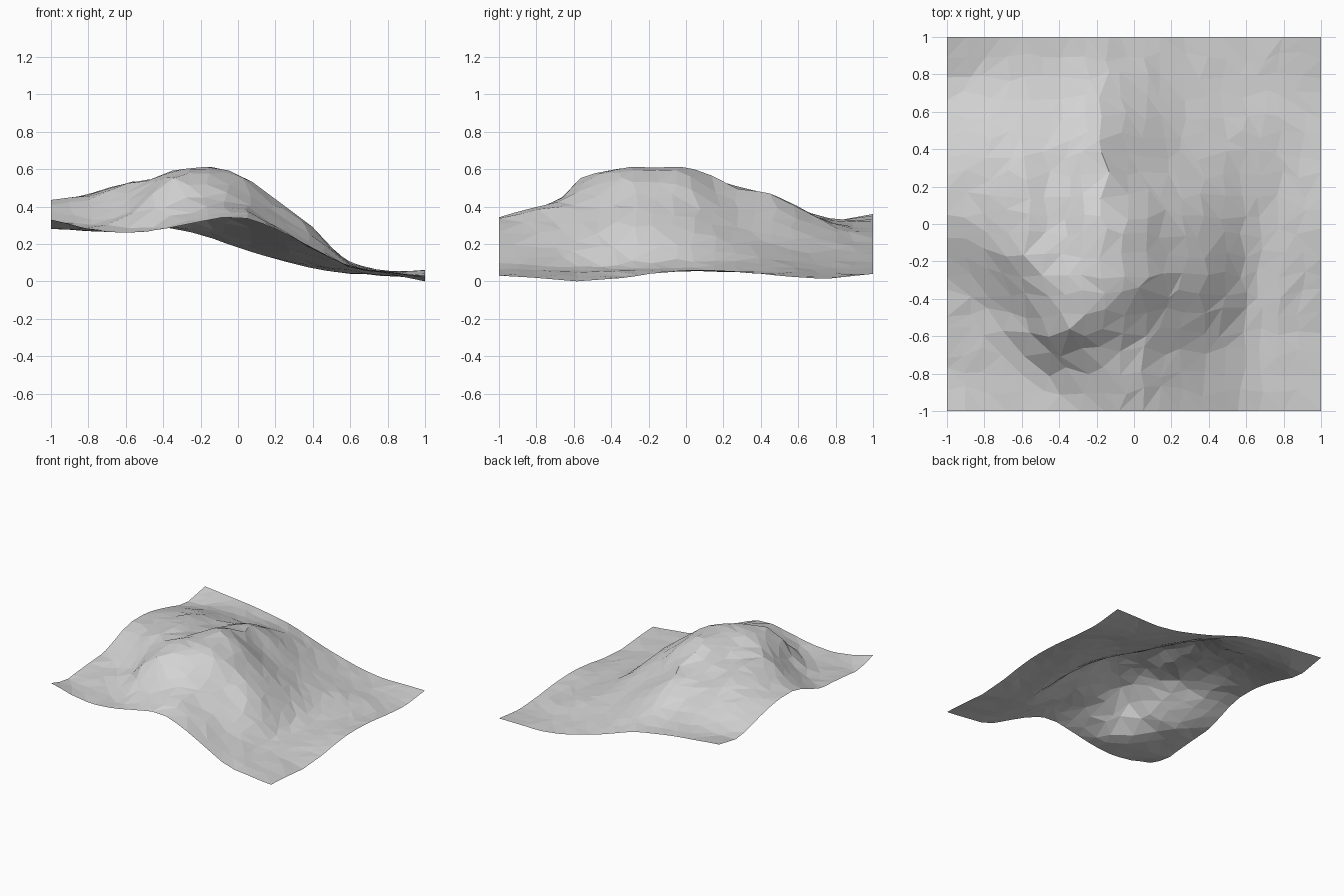
import bpy, bmesh, random

if "Cube" in bpy.data.objects:
    bpy.data.objects.remove(bpy.data.objects["Cube"])

random.seed(7)

# Survey grid: heights in hundredths, one row per y station, x from -1 to 1 in steps of 0.2
Y_STATIONS = [-1, -.82, -.7, -.58, -.45, -.32, -.2, 0, .25, .5, .75, 1]
HEIGHTS = [
    [33, 28, 26, 28, 32, 34.5, 28, 18, 8, 5, 3],
    [28, 27, 26, 30, 37, 39, 29, 17, 8, 5, 2],
    [29, 28, 28, 40, 42, 41, 29.5, 17.5, 7.5, 5, 1],
    [30, 29, 33, 53, 51, 45, 33, 20, 7, 4.5, 0],
    [31, 30, 38, 55, 59, 51, 37, 25, 8, 5, 1],
    [32, 35, 45, 58, 61, 57, 43, 28.5, 9, 5, 2],
    [36, 41, 52, 56, 61, 57, 43, 28, 9.5, 5.5, 4],
    [43, 46, 53, 52, 61, 55, 39, 25, 10, 5, 6],
    [43, 46, 51, 47, 53, 41, 29, 19, 10, 5, 5.5],
    [38, 42, 43, 42, 45, 34, 22, 14, 9, 5, 3],
    [32, 33, 34, 32, 32, 25, 16, 10, 5, 3, 1.5],
    [36, 34, 32, 29, 25, 18, 12, 7, 4, 4, 4],
]


def spline(values, t):
    """Smooth interpolation through evenly indexed values."""
    last = len(values) - 1
    i = min(int(t), last - 1)
    f = t - i
    a, b, c, d = (values[max(0, min(last, i + k))] for k in (-1, 0, 1, 2))
    return b + .5 * f * (c - a + f * (2*a - 5*b + 4*c - d + f * (3*(b - c) + d - a)))


def height(x, y):
    j = max(k for k in range(len(Y_STATIONS) - 1) if Y_STATIONS[k] <= y)
    ty = j + (y - Y_STATIONS[j]) / (Y_STATIONS[j + 1] - Y_STATIONS[j])
    column = [spline(row, (x + 1) * 5) for row in HEIGHTS]
    return spline(column, ty) / 100


# Hill surface: an open sheet of irregular triangles
N = 19
bm = bmesh.new()
grid = []
for j in range(N + 1):
    row = []
    for i in range(N + 1):
        x, y = 2 * i / N - 1, 2 * j / N - 1
        inner_x, inner_y = 0 < i < N, 0 < j < N
        if inner_x:
            x += random.uniform(-.03, .03)
        if inner_y:
            y += random.uniform(-.03, .03)
        z = height(x, y)
        if inner_x and inner_y:
            z += random.uniform(-.004, .004)
        row.append(bm.verts.new((x, y, z)))
    grid.append(row)

for j in range(N):
    for i in range(N):
        a, b = grid[j][i], grid[j][i + 1]
        c, d = grid[j + 1][i + 1], grid[j + 1][i]
        # split each cell along its flatter diagonal
        if abs(a.co.z - c.co.z) < abs(b.co.z - d.co.z):
            bm.faces.new((a, b, c))
            bm.faces.new((a, c, d))
        else:
            bm.faces.new((a, b, d))
            bm.faces.new((b, c, d))

# Rest the lowest point on the floor
low = min(v.co.z for v in bm.verts)
for v in bm.verts:
    v.co.z -= low

mesh = bpy.data.meshes.new("hill_terrain")
bm.to_mesh(mesh)
bm.free()
hill = bpy.data.objects.new("hill_terrain", mesh)
bpy.context.collection.objects.link(hill)

stone = bpy.data.materials.new("light_grey")
stone.diffuse_color = (.65, .65, .65, 1)
stone.use_nodes = True
stone.node_tree.nodes["Principled BSDF"].inputs["Base Color"].default_value = stone.diffuse_color
mesh.materials.append(stone)
